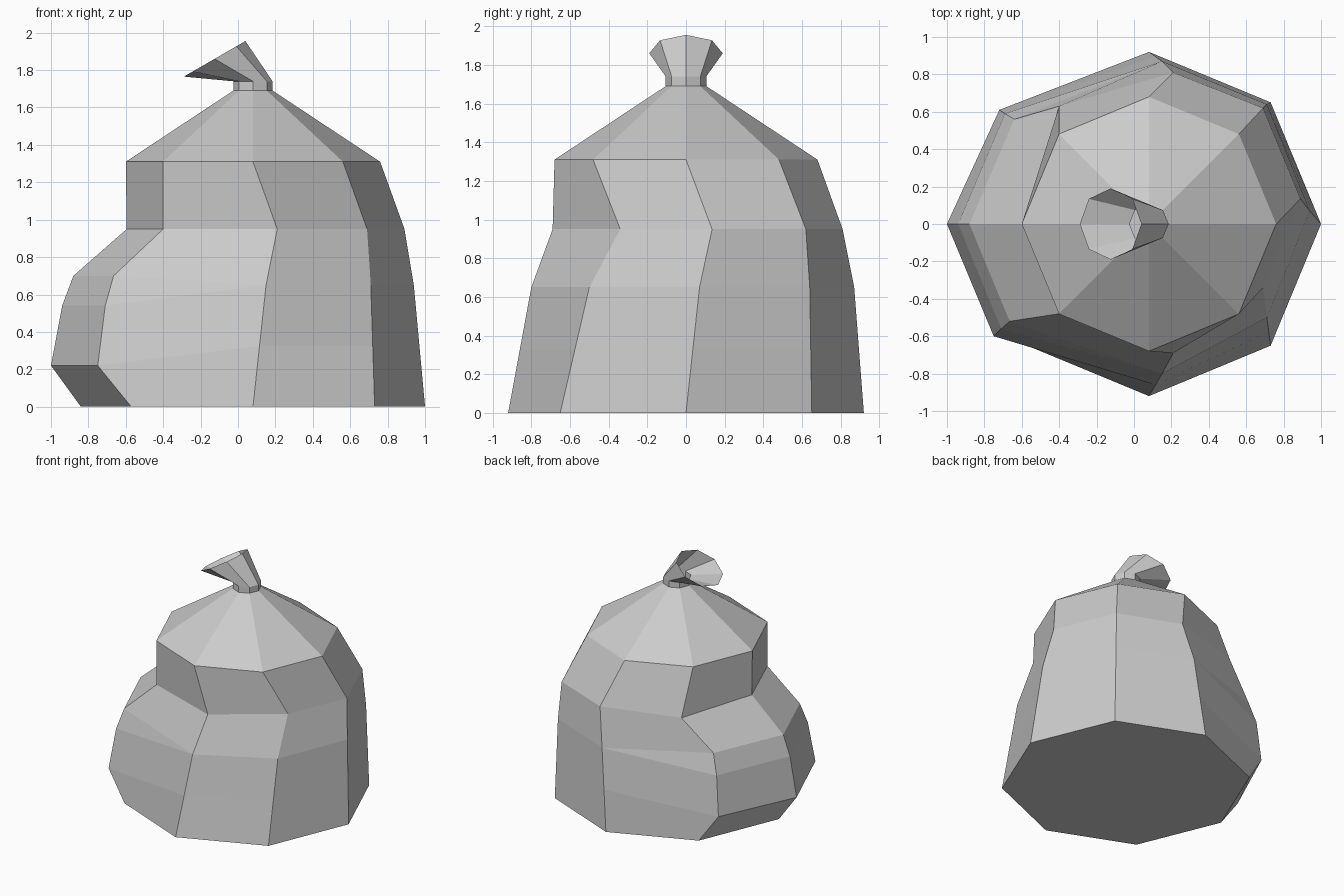
import bpy, bmesh, math
from mathutils import Vector, Matrix

if "Cube" in bpy.data.objects:
    bpy.data.objects.remove(bpy.data.objects["Cube"])


def octagon(cx, r, z):
    # counter-clockwise from +x: right, back-right, back, back-left, left, ...
    return [Vector((cx + r * math.cos(i * math.pi / 4), r * math.sin(i * math.pi / 4), z))
            for i in range(8)]


def loft(name, rings, cap_bottom=False):
    bm = bmesh.new()
    loops = [[bm.verts.new(p) for p in ring] for ring in rings]
    if cap_bottom:
        bm.faces.new(loops[0][::-1])
    for a, b in zip(loops, loops[1:]):
        for i in range(8):
            j = (i + 1) % 8
            bm.faces.new((a[i], a[j], b[j], b[i]))
    bmesh.ops.remove_doubles(bm, verts=bm.verts, dist=0.0005)
    mesh = bpy.data.meshes.new(name)
    bm.to_mesh(mesh)
    bm.free()
    obj = bpy.data.objects.new(name, mesh)
    bpy.context.collection.objects.link(obj)
    return obj


base = octagon(0.08, 0.92, 0)
shoulder = octagon(0.08, 0.68, 1.31)
neck = octagon(0.08, 0.105, 1.69)

# Twisted right half at mid height: right, back-right, back, front, front-right
mid = {0: (0.94, 0.07), 1: (0.71, 0.64), 2: (0.15, 0.87),
       6: (0.15, -0.80), 7: (0.71, -0.50)}
waist_right = {0: (0.89, 0.135), 1: (0.69, 0.62), 2: (0.21, 0.81),
               6: (0.21, -0.69), 7: (0.69, -0.34)}


def sagging_ring(t, left, left_z):
    # right half runs straight from base to mid height, left half bulges
    ring = [None] * 8
    for i, (x, y) in mid.items():
        ring[i] = base[i].lerp(Vector((x, y, 0.65)), t)
    for i, (x, y) in zip((3, 4, 5), left):
        ring[i] = Vector((x, y, left_z))
    return ring


waist = [None] * 8
for i, (x, y) in waist_right.items():
    waist[i] = Vector((x, y, 0.95))
for i, (x, y) in zip((3, 4, 5), ((-0.40, 0.63), (-0.595, 0), (-0.40, -0.48))):
    waist[i] = Vector((x, y, 0.95))

# Sagging bag body, up to the tied neck
loft("bag_body", [
    base,
    sagging_ring(0.5, ((-0.72, 0.61), (-1.0, 0), (-0.75, -0.60)), 0.22),
    sagging_ring(1.0, ((-0.69, 0.59), (-0.94, 0), (-0.71, -0.56)), 0.54),
    sagging_ring(1.0, ((-0.64, 0.56), (-0.88, 0), (-0.665, -0.52)), 0.70),
    waist, shoulder, neck], cap_bottom=True)

# Tied neck and open flared mouth, tilted to the left
tilt = Matrix.Translation((-0.125, 0, 1.86)) @ Matrix.Rotation(-math.radians(30), 4, 'Y')
mouth = [tilt @ p for p in octagon(0, 0.19, 0)]
loft("bag_mouth", [neck, octagon(0.08, 0.105, 1.74), mouth])
